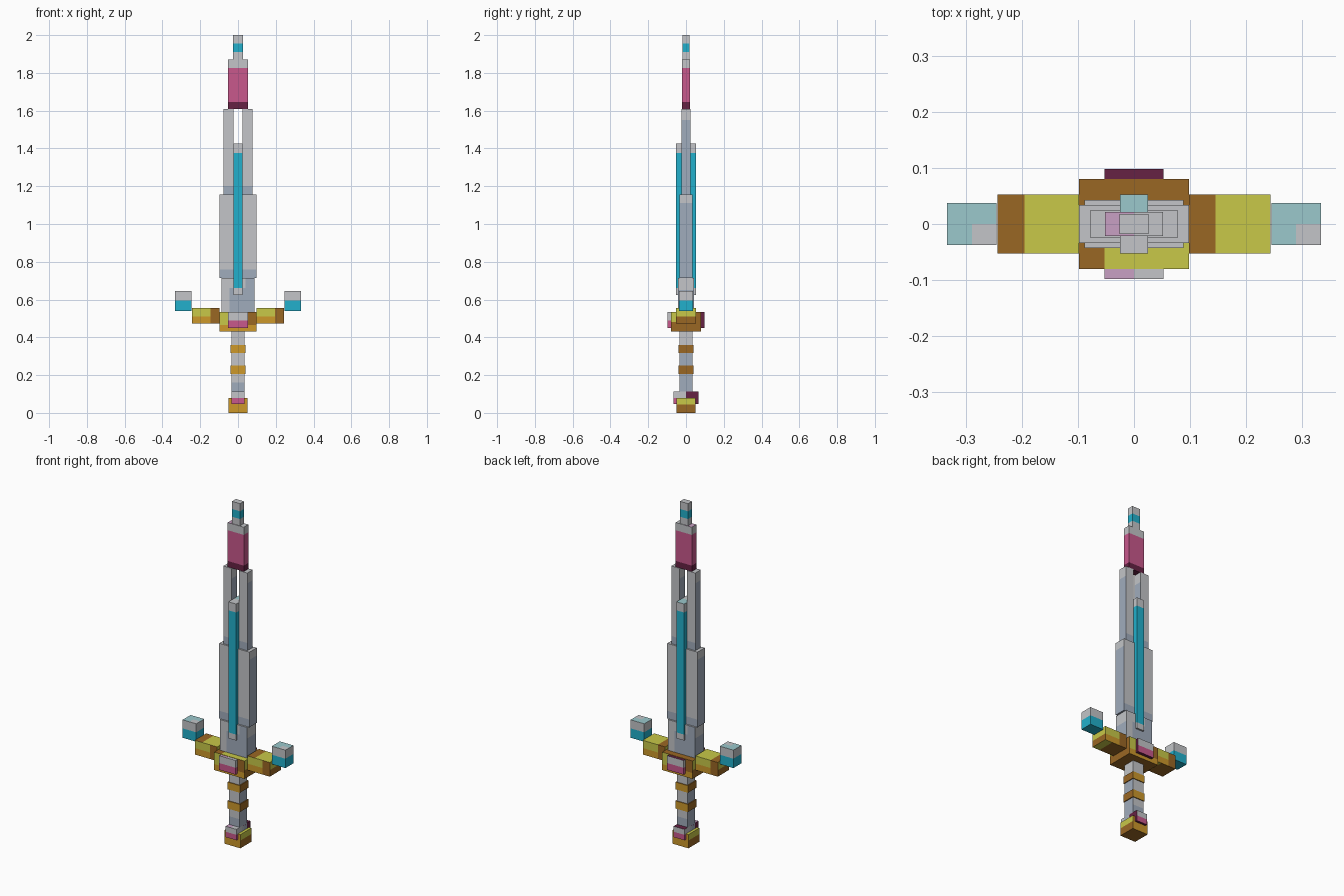
import bpy, bmesh
from mathutils import Vector

if "Cube" in bpy.data.objects:
    bpy.data.objects.remove(bpy.data.objects["Cube"])

# Palette, sRGB values converted to linear
PALETTE = {
    "light_grey": (195, 197, 200), "blue_grey": (160, 172, 188),
    "cyan": (34, 176, 204), "pale_teal": (155, 200, 204),
    "pink": (200, 88, 140), "maroon": (102, 34, 68), "lilac": (200, 160, 195),
    "yellow": (200, 200, 72), "gold": (205, 152, 42), "bronze": (154, 103, 36),
}
NAMES = list(PALETTE)


def linear(c):
    c /= 255
    return c / 12.92 if c <= 0.04045 else ((c + 0.055) / 1.055) ** 2.4


MATS = []
for name, rgb in PALETTE.items():
    m = bpy.data.materials.new(name)
    m.diffuse_color = (*[linear(c) for c in rgb], 1)
    m.use_nodes = True
    m.node_tree.nodes["Principled BSDF"].inputs["Base Color"].default_value = m.diffuse_color
    MATS.append(m)


def box(name, x, y, z, rule, us=(), vs=(), zs=()):
    """Box with face cuts; rule(side, u, v, z) names the colour.
    u, v are offsets from the box centre. Back and left repeat front and right, turned half round."""
    bm = bmesh.new()
    bmesh.ops.create_cube(bm, size=1)
    c = Vector(((x[0] + x[1]) / 2, (y[0] + y[1]) / 2, (z[0] + z[1]) / 2))
    d = Vector((x[1] - x[0], y[1] - y[0], z[1] - z[0]))
    for v in bm.verts:
        v.co = Vector(a * b for a, b in zip(v.co, d)) + c
    cuts = [((s * u + c.x, 0, 0), (1, 0, 0)) for u in us for s in (1, -1)]
    cuts += [((0, s * v + c.y, 0), (0, 1, 0)) for v in vs for s in (1, -1)]
    cuts += [((0, 0, h), (0, 0, 1)) for h in zs]
    for co, no in cuts:
        bmesh.ops.bisect_plane(bm, geom=bm.verts[:] + bm.edges[:] + bm.faces[:],
                               plane_co=co, plane_no=no, dist=1e-5)
    bm.normal_update()
    for f in bm.faces:
        p, n = f.calc_center_median(), f.normal
        u, v = p.x - c.x, p.y - c.y
        if abs(n.z) > 0.5:
            side = "top" if n.z > 0 else "bottom"
        else:
            side = "front" if abs(n.y) > 0.5 else "right"
            if n.y > 0.5 or n.x < -0.5:
                u, v = -u, -v
        f.material_index = NAMES.index(rule(side, u, v, p.z))
    me = bpy.data.meshes.new(name)
    bm.to_mesh(me)
    bm.free()
    for m in MATS:
        me.materials.append(m)
    ob = bpy.data.objects.new(name, me)
    bpy.context.collection.objects.link(ob)


def sym(a):
    return (-a, a)


# Pommel
def pommel(s, u, v, z):
    if s == "front":
        return "gold"
    return "yellow" if s == "top" or (s == "right" and z > 0.045) else "bronze"


box("pommel", sym(0.051), sym(0.051), (0, 0.08), pommel, zs=[0.045])


# Gems run through the pommel and the guard
def gem(split):
    def rule(s, u, v, z):
        if s == "front":
            return "light_grey" if z > split else "pink"
        if s == "bottom" or v > 0:
            return "maroon"
        if s == "top":
            return "lilac" if u < 0 else "light_grey"
        return "light_grey" if z > split else "pink"
    return rule


box("pommel_gem", sym(0.035), sym(0.065), (0.048, 0.112), gem(0.08), us=[0], vs=[0], zs=[0.08])
box("guard_gem", sym(0.053), sym(0.098), (0.45, 0.533), gem(0.49), us=[0], vs=[0], zs=[0.49])


# Grip and its bands
def grip(s, u, v, z):
    top = 0.16 if s == "front" else 0.32
    return "blue_grey" if z < top else "light_grey"


box("grip", sym(0.035), sym(0.035), (0.08, 0.43), grip, zs=[0.16, 0.32])
for i, z in enumerate([(0.205, 0.25), (0.318, 0.36)]):
    box(f"grip_band_{i + 1}", sym(0.04), sym(0.04), z,
        lambda s, u, v, z: "gold" if s == "front" else "bronze")


# Guard block
def guard(s, u, v, z):
    if s == "top":
        return "yellow" if v < -0.03 and u > -0.053 else "bronze"
    if s == "front":
        if u > 0.053 and z > 0.465:
            return "bronze"
        return "yellow" if z > 0.465 and u < -0.053 else "gold"
    return "yellow" if s == "right" and v < -0.053 and z > 0.48 else "bronze"


box("guard_block", sym(0.098), sym(0.08), (0.43, 0.535), guard,
    us=[0.053], vs=[0.03, 0.053], zs=[0.465, 0.48])


# Guard arms and the cubes at their ends
def arm(s, u, v, z):
    if s == "top":
        return "bronze" if u < -0.025 else "yellow"
    if s == "front":
        return "bronze" if u > 0.025 else "yellow" if z > 0.51 else "gold"
    if s == "right":
        return "yellow" if z > 0.51 else "bronze"
    return "yellow" if u > 0.025 else "bronze"


def end_cube(s, u, v, z):
    if s == "top":
        return "light_grey" if u > 0 and v < 0 else "pale_teal"
    return "light_grey" if s != "bottom" and z > 0.595 else "cyan"


for side, k in (("left", -1), ("right", 1)):
    box(f"guard_arm_{side}", sorted((k * 0.098, k * 0.243)), sym(0.053), (0.472, 0.555),
        arm, us=[0.025], zs=[0.51])
    box(f"end_cube_{side}", sorted((k * 0.245, k * 0.333)), sym(0.037), (0.54, 0.645),
        end_cube, us=[0], vs=[0], zs=[0.595])


# Blade base
def base(s, u, v, z):
    if s == "front":
        if u < -0.045 or (u < 0.04 and z > 0.66):
            return "light_grey"
        return "blue_grey"
    return "light_grey" if s == "top" or z > 0.65 else "blue_grey"


box("blade_base", sym(0.088), sym(0.043), (0.535, 0.715), base, us=[0.045, 0.04], zs=[0.65, 0.66])


# Middle blade and the two upper prongs: grey faces, bluish edges
def steel(low, high):
    def rule(s, u, v, z):
        if s == "top":
            return "light_grey"
        return "blue_grey" if s == "bottom" or z < (low if s == "front" else high) else "light_grey"
    return rule


box("blade_middle", sym(0.098), sym(0.034), (0.715, 1.155), steel(0.76, 1.11), zs=[0.76, 1.11])
for side, k in (("left", -1), ("right", 1)):
    box(f"blade_prong_{side}", sorted((k * 0.024, k * 0.078)), sym(0.025), (1.155, 1.61),
        steel(1.2, 1.55), zs=[1.2, 1.55])


# Raised bar through the blade
def bar(s, u, v, z):
    if s == "top":
        return "pale_teal" if v > 0 else "light_grey"
    return "cyan" if 0.66 < z < 1.375 else "light_grey"


box("blade_bar", sym(0.025), sym(0.053), (0.625, 1.425), bar, vs=[0], zs=[0.66, 1.375])


# Coloured tip block
def tip(s, u, v, z):
    if s == "top":
        return "lilac" if u < 0 else "light_grey"
    return "maroon" if z < 1.645 else "pink" if z < 1.825 else "light_grey"


box("tip_block", sym(0.052), sym(0.021), (1.61, 1.87), tip, us=[0], zs=[1.645, 1.825])

# Point
box("point", sym(0.026), sym(0.018), (1.87, 2.0),
    lambda s, u, v, z: "cyan" if 1.91 < z < 1.955 else "light_grey", zs=[1.91, 1.955])
